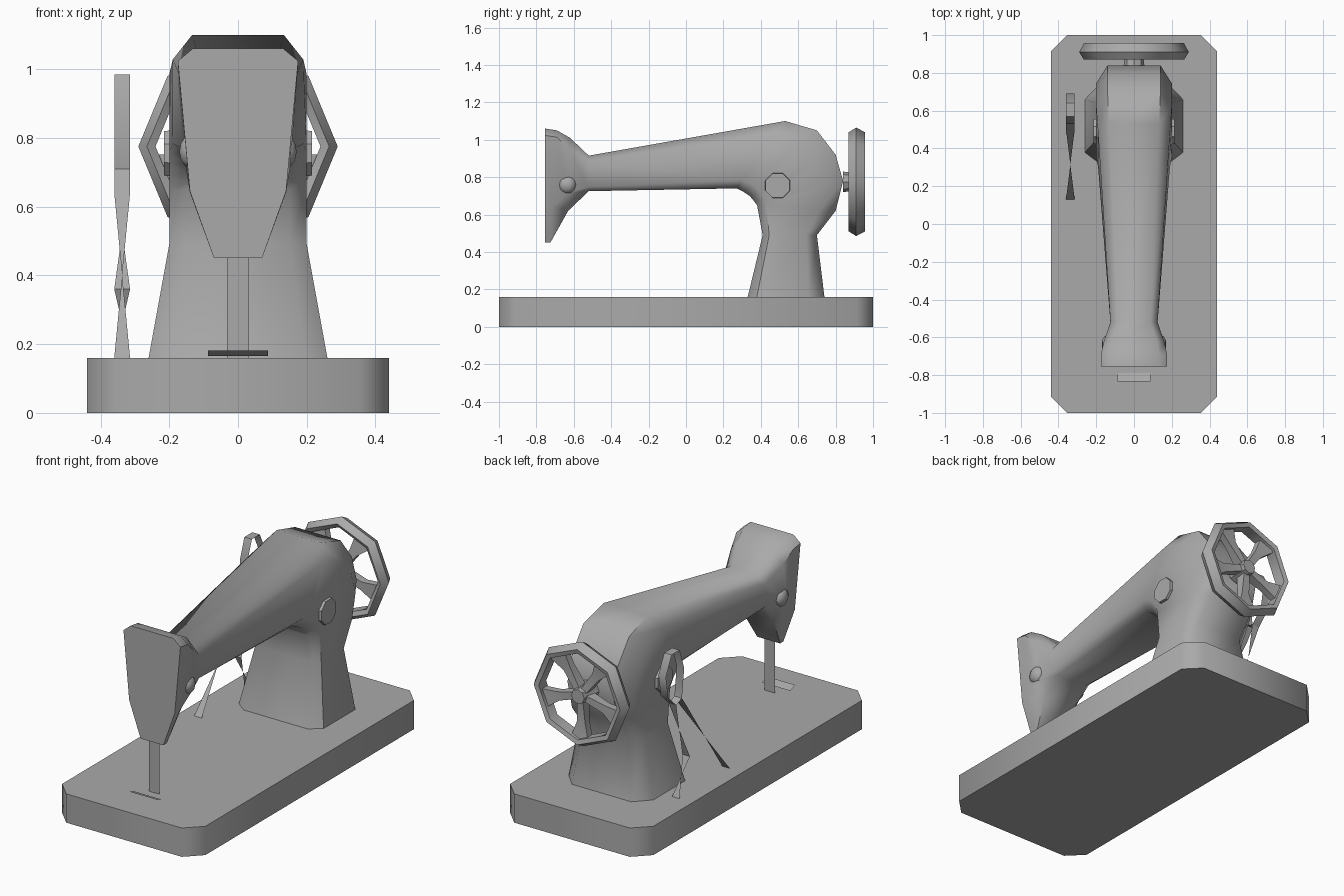
import bpy, bmesh, math
from mathutils import Matrix, Vector

if "Cube" in bpy.data.objects:
    bpy.data.objects.remove(bpy.data.objects["Cube"])

grey = bpy.data.materials.new("plain_grey")
GREY = (0.4, 0.4, 0.4, 1)
grey.diffuse_color = GREY
grey.use_nodes = True
grey.node_tree.nodes["Principled BSDF"].inputs["Base Color"].default_value = GREY


def finish(name, bm, angle=50, solid=True):
    if solid:
        bmesh.ops.recalc_face_normals(bm, faces=bm.faces)
    mesh = bpy.data.meshes.new(name)
    bm.to_mesh(mesh)
    bm.free()
    mesh.materials.append(grey)
    ob = bpy.data.objects.new(name, mesh)
    bpy.context.collection.objects.link(ob)
    bpy.ops.object.select_all(action='DESELECT')
    ob.select_set(True)
    bpy.context.view_layer.objects.active = ob
    bpy.ops.object.shade_smooth_by_angle(angle=math.radians(angle))
    return ob


def loft(bm, rings, closed=False, caps=True):
    """Bridge equal rings of points into a skin."""
    vs = [[bm.verts.new(p) for p in ring] for ring in rings]
    pairs = list(zip(vs, vs[1:])) + ([(vs[-1], vs[0])] if closed else [])
    for a, b in pairs:
        for i in range(len(a)):
            j = (i + 1) % len(a)
            bm.faces.new((a[i], a[j], b[j], b[i]))
    if caps and not closed:
        bm.faces.new(vs[0])
        bm.faces.new(vs[-1])


def disc(name, r1, r2, depth, location, axis, turn=0.0, angle=30):
    bm = bmesh.new()
    bmesh.ops.create_cone(bm, cap_ends=True, segments=8, radius1=r1, radius2=r2, depth=depth)
    rot = Vector(axis).to_track_quat('Z', 'Y').to_matrix().to_4x4()
    bm.transform(Matrix.Translation(location) @ rot @ Matrix.Rotation(turn, 4, 'Z'))
    return finish(name, bm, angle)


# Base slab with cut corners
bm = bmesh.new()
X, Y, C = 0.44, 1.0, 0.085
corner = [(X - C, -Y), (X, C - Y), (X, Y - C), (X - C, Y)]
outline = corner + [(-x, -y) for x, y in corner]
loft(bm, [[(x, y, z) for x, y in outline] for z in (0, 0.16)])
finish("base", bm)

# Column, arm and head: one skin; each section has outer point, inner point, half width
box = [(0.75, 0), (1, 0.12), (1, 0.8), (0.7, 1)]
neck = [(0.6, 0), (0.95, 0.25), (1, 0.85), (0.75, 1)]
face = [(0.4, 0), (0.8, 0.32), (1, 0.94), (0.75, 1)]
sections = [
    ((0.74, 0.16), (0.33, 0.16), 0.26, box),
    ((0.70, 0.49), (0.41, 0.49), 0.20, box),
    ((0.80, 0.62), (0.38, 0.65), 0.20, box),
    ((0.84, 0.78), (0.365, 0.67), 0.20, box),
    ((0.80, 0.92), (0.34, 0.70), 0.20, box),
    ((0.70, 1.05), (0.31, 0.72), 0.20, box),
    ((0.53, 1.10), (0.27, 0.74), 0.19, box),
    ((-0.52, 0.915), (-0.52, 0.725), 0.125, box),
    ((-0.62, 1.01), (-0.63, 0.62), 0.16, neck),
    ((-0.69, 1.05), (-0.725, 0.45), 0.175, face),
    ((-0.755, 1.06), (-0.755, 0.45), 0.175, face),
]
rings = []
for outer, inner, w, prof in sections:
    o, i = Vector((0, *outer)), Vector((0, *inner))
    half = [i.lerp(o, t) + Vector((w * f, 0, 0)) for f, t in prof]
    rings.append(half + [Vector((-p.x, p.y, p.z)) for p in reversed(half)])
bm = bmesh.new()
loft(bm, rings)
finish("body", bm)

# Side discs and small head bosses
for side, s in (("left", 1), ("right", -1)):
    disc(side + "_disc", 0.075, 0.07, 0.04, (s * 0.195, 0.49, 0.755), (s, 0, 0), math.pi / 8)
    bm = bmesh.new()
    bmesh.ops.create_uvsphere(bm, u_segments=10, v_segments=6, radius=0.05)
    bm.transform(Matrix.Translation((s * 0.135, -0.635, 0.76)) @ Matrix.Diagonal((0.75, 1, 1, 1)))
    finish(side + "_boss", bm)

# Hand wheel: eight sided rim, hub and five flared spokes
HUB = Vector((0, 0, 0.775))


def around(r, y, a):
    return HUB + Vector((r * math.cos(a), y, r * math.sin(a)))


bm = bmesh.new()
rim = [(0.265, 0.87), (0.29, 0.91), (0.265, 0.957), (0.24, 0.95), (0.24, 0.885)]
loft(bm, [[around(r, y, k * math.pi / 4) for r, y in rim] for k in range(8)], closed=True)
finish("wheel_rim", bm)
disc("wheel_hub", 0.055, 0.04, 0.11, (0, 0.895, HUB.z), (0, 1, 0))
bm = bmesh.new()
for k in range(5):
    a = -math.pi / 2 + k * math.tau / 5
    ends = []
    for r, w, y, t in ((0.03, 0.018, 0.9, 0.03), (0.15, 0.024, 0.9, 0.02), (0.245, 0.055, 0.915, 0.02)):
        ends.append([around(r, y + e, a) + u * w * Vector((-math.sin(a), 0, math.cos(a)))
                     for u, e in ((-1, -t), (1, -t), (1, t), (-1, t))])
    loft(bm, ends)
finish("wheel_spokes", bm, 30)


# Thin sheet parts, made of flat strips running along y and z
def strip(bm, path, half, x=0.0, twist=False):
    rows = [[bm.verts.new((x + s * half, y, z)) for s in (-1, 1)] for y, z in path]
    for a, b in zip(rows, rows[1:]):
        if twist:
            mid = bm.verts.new((a[0].co + b[1].co) / 2)
            bm.faces.new((a[0], a[1], mid))
            bm.faces.new((b[0], b[1], mid))
        else:
            bm.faces.new((a[0], a[1], b[1], b[0]))


bm = bmesh.new()
strip(bm, [(-0.735, 0.16), (-0.735, 0.5)], 0.032)
finish("needle_bar", bm, solid=False)
bm = bmesh.new()
strip(bm, [(-0.835, 0.182), (-0.79, 0.166)], 0.087)
finish("presser_foot", bm, solid=False)

# Looped ribbon beside the column with two twisted tails
bm = bmesh.new()
loop = [(0.55, 0.71), (0.53, 0.87), (0.57, 0.985), (0.64, 0.985), (0.69, 0.88), (0.67, 0.76), (0.6, 0.69)]
strip(bm, loop + loop[:1], 0.023, -0.337)
strip(bm, [(0.13, 0.16), (0.5, 0.64)], 0.023, -0.337, twist=True)
strip(bm, [(0.5, 0.64), (0.55, 0.71)], 0.023, -0.337)
strip(bm, [(0.57, 0.16), (0.48, 0.36)], 0.023, -0.337, twist=True)
strip(bm, [(0.48, 0.36), (0.6, 0.69)], 0.023, -0.337, twist=True)
finish("ribbon", bm, 40, solid=False)
